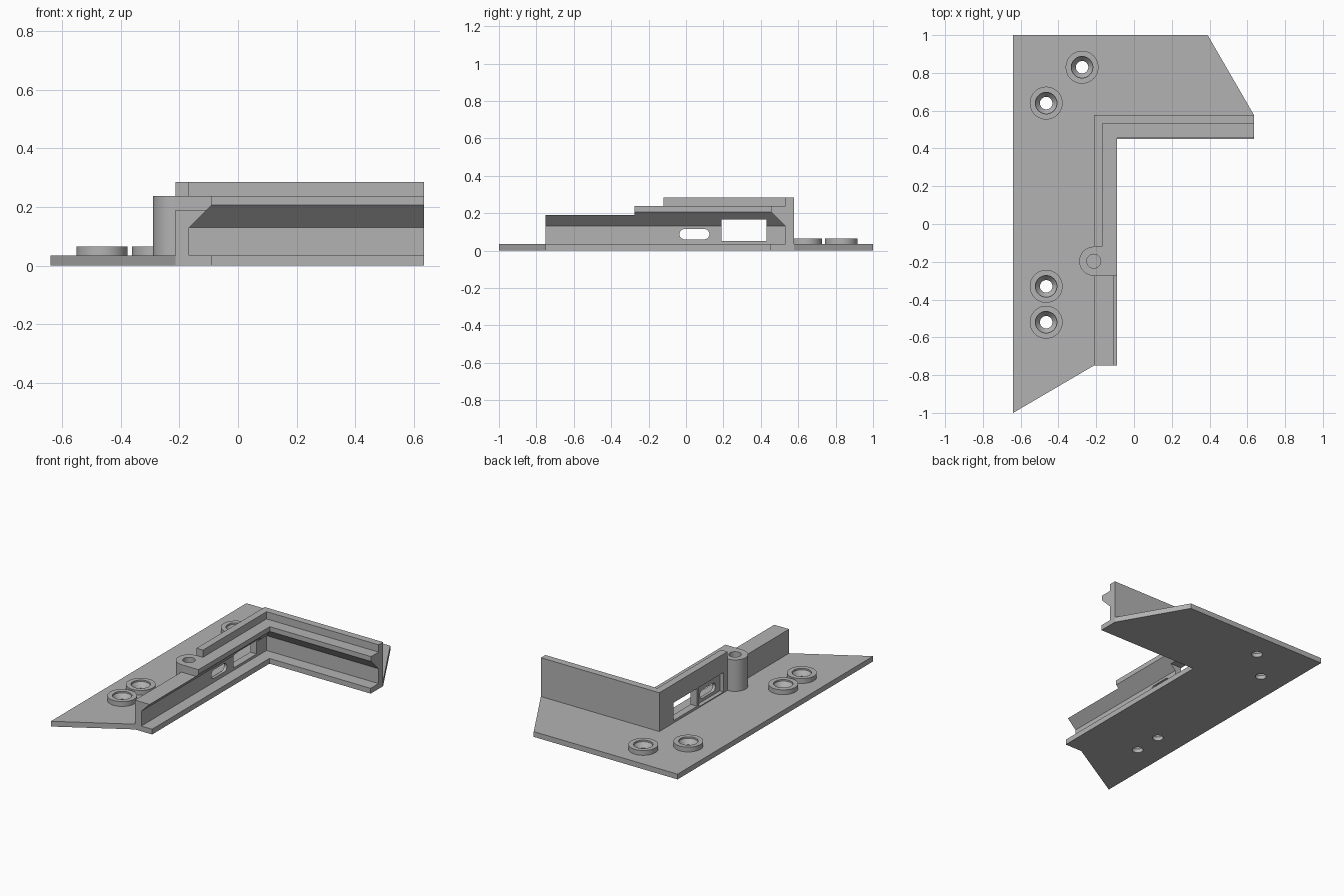
import bpy, bmesh, math

if "Cube" in bpy.data.objects:
    bpy.data.objects.remove(bpy.data.objects["Cube"])

grey = bpy.data.materials.new("matte grey")
grey.diffuse_color = (0.45, 0.45, 0.45, 1)
grey.use_nodes = True
grey.node_tree.nodes["Principled BSDF"].inputs["Base Color"].default_value = grey.diffuse_color


def loft(name, rings):
    """Closed solid skinned through equal-length rings of points."""
    bm = bmesh.new()
    vs = [[bm.verts.new(p) for p in r] for r in rings]
    n = len(rings[0])
    for a, b in zip(vs, vs[1:]):
        for i in range(n):
            j = (i + 1) % n
            bm.faces.new((a[i], a[j], b[j], b[i]))
    bm.faces.new(vs[0])
    bm.faces.new(vs[-1])
    bmesh.ops.recalc_face_normals(bm, faces=bm.faces)
    me = bpy.data.meshes.new(name)
    bm.to_mesh(me)
    bm.free()
    me.materials.append(grey)
    ob = bpy.data.objects.new(name, me)
    bpy.context.collection.objects.link(ob)
    return ob


def prism_z(name, pts, z0, z1):
    return loft(name, [[(x, y, z) for x, y in pts] for z in (z0, z1)])


def prism_x(name, pts, x0, x1):
    return loft(name, [[(x, y, z) for y, z in pts] for x in (x0, x1)])


def box(name, x0, x1, y0, y1, z0, z1):
    return prism_z(name, [(x0, y0), (x1, y0), (x1, y1), (x0, y1)], z0, z1)


def arc(cx, cy, r, a0, a1, n):
    return [(cx + r * math.cos(math.radians(a0 + (a1 - a0) * i / n)),
             cy + r * math.sin(math.radians(a0 + (a1 - a0) * i / n))) for i in range(n + 1)]


def turned(name, cx, cy, steps, n=48):
    """Stack of circles given as (radius, height)."""
    return loft(name, [[(x, y, z) for x, y in arc(cx, cy, r, 0, 360, n)[:-1]] for r, z in steps])


def combine(target, tool, op):
    m = target.modifiers.new(op, 'BOOLEAN')
    m.operation, m.object, m.solver = op, tool, 'EXACT'
    bpy.context.view_layer.objects.active = target
    bpy.ops.object.modifier_apply(modifier=m.name)
    bpy.data.objects.remove(tool)


# base plate
bracket = prism_z("corner_bracket", [
    (-0.64, 1), (0.39, 1), (0.635, 0.577), (0.635, 0.45), (-0.09, 0.45),
    (-0.09, -0.75), (-0.213, -0.75), (-0.64, -1)], 0, 0.034)

# L-shaped wall with overhanging ledge: (inward offset, height) swept round the corner
X, Y = -0.213, 0.577
profile = [(0, 0.015), (0.046, 0.015), (0.046, 0.13), (0.123, 0.207),
           (0.123, 0.238), (0.046, 0.238), (0.046, 0.285), (0, 0.285)]
wall = loft("wall", [
    [(X + d, -0.75, z) for d, z in profile],
    [(X + d, Y - d, z) for d, z in profile],
    [(0.635, Y - d, z) for d, z in profile]])
# stepped-down front of the wall
combine(wall, box("step", -0.4, 0, -0.9, -0.12, 0.238, 0.4), 'DIFFERENCE')
combine(wall, box("low_step", -0.4, 0, -0.9, -0.275, 0.19, 0.4), 'DIFFERENCE')
combine(bracket, wall, 'UNION')

# half-round post behind the wall with a blind hole
cx, cy = -0.213, -0.197
post = prism_z("post", arc(cx, cy, 0.077, 90, 270, 32) + [(-0.185, cy - 0.077), (-0.185, cy + 0.077)],
               0.015, 0.238)
combine(bracket, post, 'UNION')
combine(bracket, turned("post_hole", cx, cy, [(0.037, 0.036), (0.037, 0.3)]), 'DIFFERENCE')

# screw collars with countersunk through holes
for x, y in ((-0.275, 0.83), (-0.465, 0.64), (-0.465, -0.33), (-0.465, -0.52)):
    combine(bracket, turned("collar", x, y, [(0.087, 0.015), (0.087, 0.065)]), 'UNION')
    combine(bracket, turned("screw_hole", x, y, [
        (0.033, -0.05), (0.033, 0.025), (0.057, 0.055), (0.057, 0.1)]), 'DIFFERENCE')

# window, rear recess and rounded slot through the long wall
combine(bracket, box("window", -0.3, 0, 0.19, 0.43, 0.05, 0.165), 'DIFFERENCE')
combine(bracket, box("recess", -0.3, -0.187, -0.08, 0.17, 0.04, 0.165), 'DIFFERENCE')
slot = arc(0.0975, 0.0875, 0.0275, -90, 90, 16) + arc(-0.0075, 0.0875, 0.0275, 90, 270, 16)
combine(bracket, prism_x("slot", slot, -0.3, 0), 'DIFFERENCE')

# smooth round surfaces, keep edges sharp
bpy.ops.object.select_all(action='DESELECT')
bracket.select_set(True)
bpy.context.view_layer.objects.active = bracket
bpy.ops.object.shade_smooth_by_angle(angle=math.radians(30))
